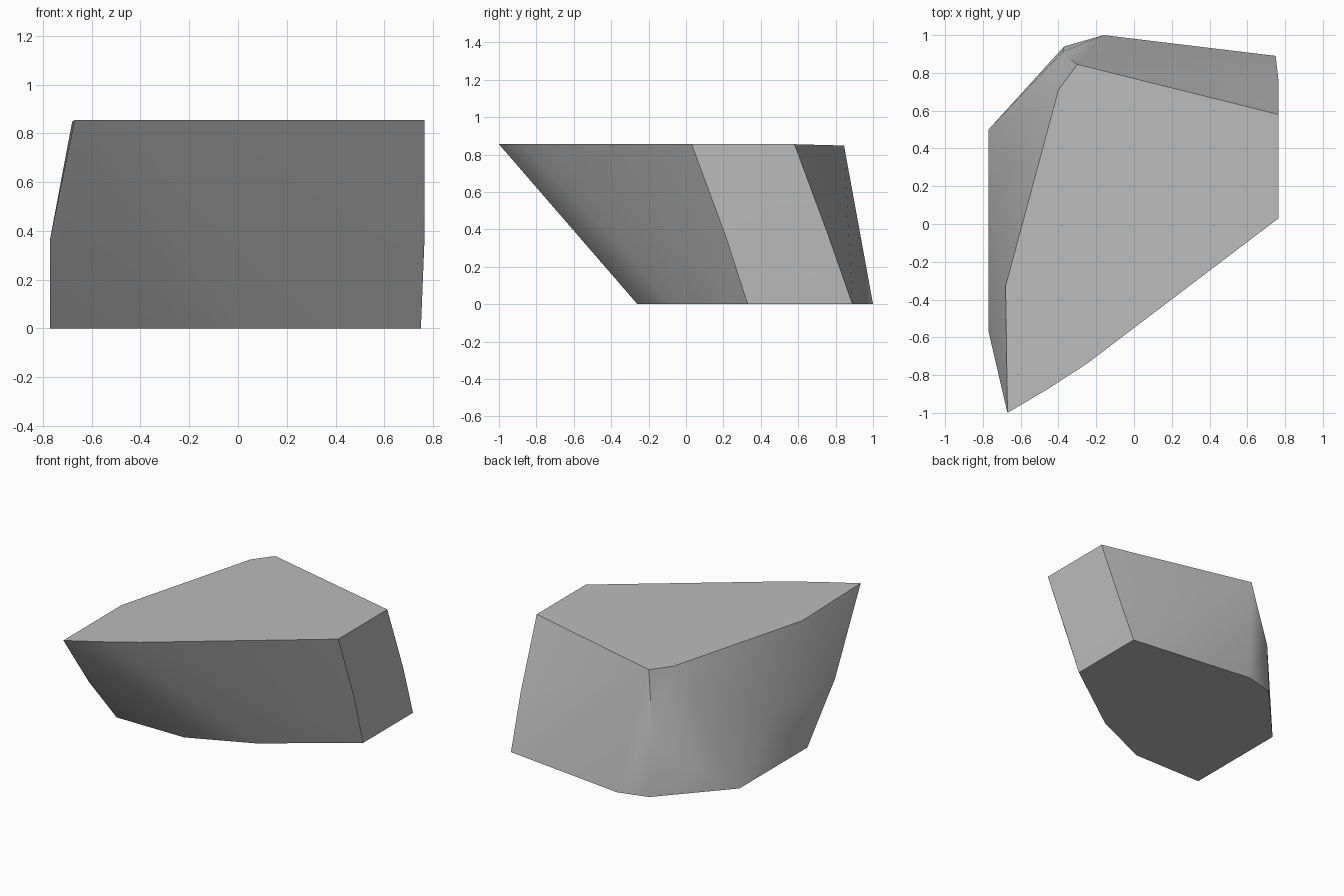
import bpy
import bmesh
import math

default_cube = bpy.data.objects.get("Cube")
if default_cube:
    bpy.data.objects.remove(default_cube, do_unlink=True)


def make_material(name, colour):
    material = bpy.data.materials.new(name)
    material.use_nodes = True
    material.diffuse_color = colour
    shader = next(n for n in material.node_tree.nodes if n.type == "BSDF_PRINCIPLED")
    shader.inputs["Base Color"].default_value = colour
    return material


def make_rock(name, rings, material):
    """Wrap a convex skin around corner rings given as height and plan outline."""
    bm = bmesh.new()
    for height, outline in rings:
        for x, y in outline:
            bm.verts.new((x, y, height))
    hull = bmesh.ops.convex_hull(bm, input=bm.verts[:])
    spare = {e for e in hull["geom_interior"] + hull["geom_unused"]
             if isinstance(e, bmesh.types.BMVert)}
    bmesh.ops.delete(bm, geom=list(spare), context="VERTS")
    # Merge triangles that lie in one flat facet
    bmesh.ops.dissolve_limit(bm, angle_limit=math.radians(1),
                             verts=bm.verts[:], edges=bm.edges[:])
    bmesh.ops.recalc_face_normals(bm, faces=bm.faces[:])
    mesh = bpy.data.meshes.new(name)
    bm.to_mesh(mesh)
    bm.free()
    mesh.materials.append(material)
    rock = bpy.data.objects.new(name, mesh)
    bpy.context.collection.objects.link(rock)
    return rock


# Flat base, slanting waist and wide flat top of the chunk
base = [(0.75, 0.33), (0.75, 0.89), (-0.16, 1.0), (-0.37, 0.94),
        (-0.77, 0.5), (-0.77, -0.26), (-0.24, -0.26), (0.19, -0.07)]
waist = [(0.765, 0.21), (0.765, 0.76), (-0.38, 0.91),
         (-0.77, 0.15), (-0.77, -0.57)]
rim = [(-0.3, 0.845), (-0.4, 0.71), (-0.68, -0.33)]
top = [(0.765, 0.03), (0.765, 0.58), (-0.67, -1.0), (-0.45, -0.87), (-0.25, -0.74)]

stone_grey = make_material("stone grey", (0.5, 0.5, 0.5, 1.0))
rock = make_rock("rock_chunk",
                 [(0.0, base), (0.37, waist), (0.848, rim), (0.855, top)],
                 stone_grey)

# Soft shading across shallow facets, crisp main edges
bpy.ops.object.select_all(action="DESELECT")
rock.select_set(True)
bpy.context.view_layer.objects.active = rock
bpy.ops.object.shade_smooth_by_angle(angle=math.radians(35))
